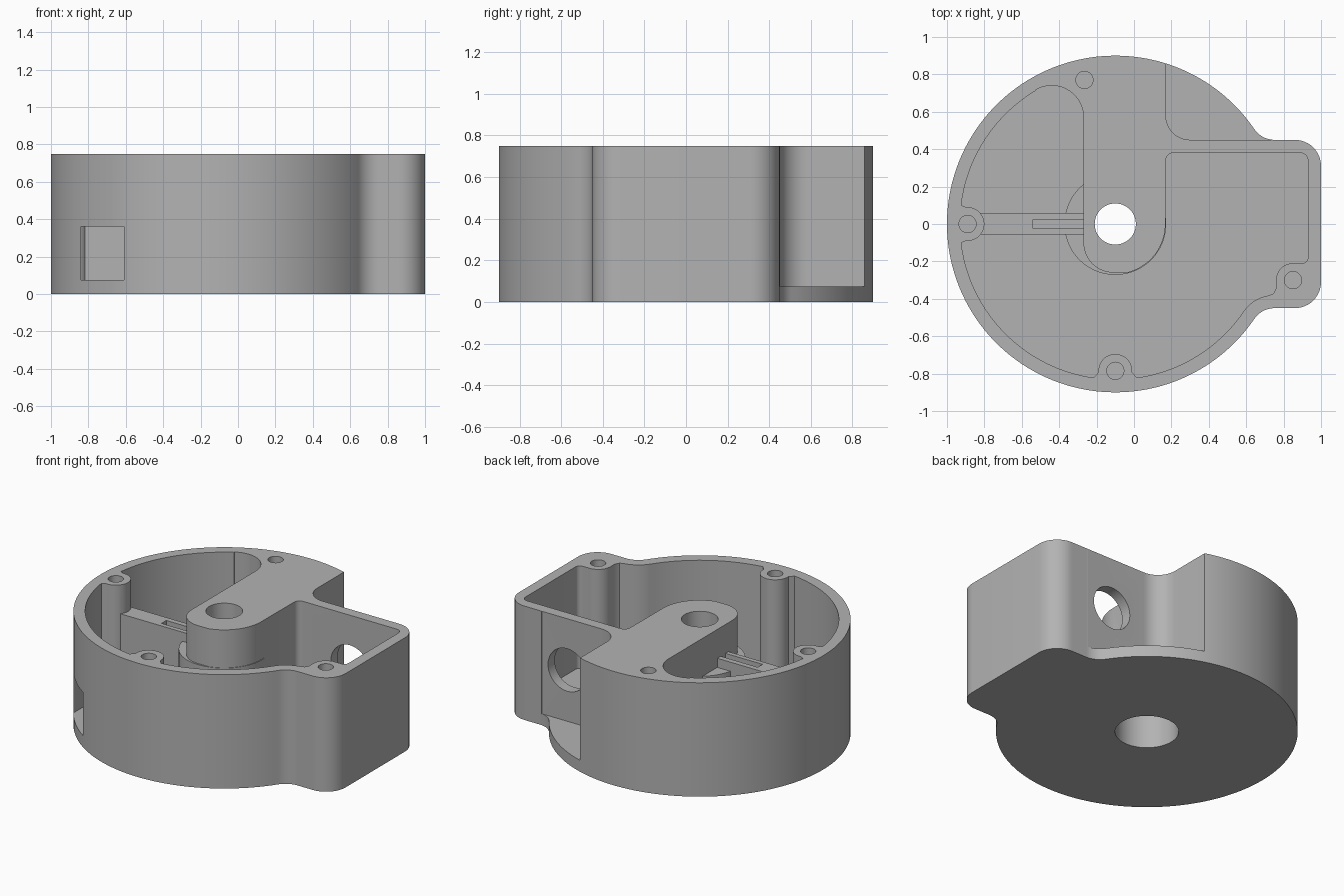
import bpy, bmesh
from math import cos, sin, radians

if "Cube" in bpy.data.objects:
    bpy.data.objects.remove(bpy.data.objects["Cube"], do_unlink=True)

grey = bpy.data.materials.new("housing grey")
grey.use_nodes = True
colour = (0.45, 0.45, 0.45, 1)
grey.diffuse_color = colour
grey.node_tree.nodes["Principled BSDF"].inputs["Base Color"].default_value = colour


def arc(cx, cy, r, start, end, n=12):
    angles = [radians(start + (end - start) * i / n) for i in range(n + 1)]
    return [(cx + r * cos(a), cy + r * sin(a)) for a in angles]


def prism(name, outline, z0, z1):
    """Extrude a flat outline from z0 to z1."""
    bm = bmesh.new()
    bm.faces.new([bm.verts.new((x, y, z0)) for x, y in outline])
    bmesh.ops.remove_doubles(bm, verts=bm.verts[:], dist=0.0005)
    top = bmesh.ops.extrude_face_region(bm, geom=bm.faces[:])["geom"]
    moved = [g for g in top if isinstance(g, bmesh.types.BMVert)]
    bmesh.ops.translate(bm, verts=moved, vec=(0, 0, z1 - z0))
    bmesh.ops.recalc_face_normals(bm, faces=bm.faces[:])
    mesh = bpy.data.meshes.new(name)
    bm.to_mesh(mesh)
    bm.free()
    mesh.materials.append(grey)
    obj = bpy.data.objects.new(name, mesh)
    bpy.context.collection.objects.link(obj)
    return obj


def cylinder(name, x, y, r, z0, z1, n=40):
    return prism(name, arc(x, y, r, 0, 360, n), z0, z1)


def box(name, x0, x1, y0, y1, z0, z1):
    return prism(name, [(x0, y0), (x1, y0), (x1, y1), (x0, y1)], z0, z1)


def combine(target, other, operation):
    mod = target.modifiers.new(other.name, 'BOOLEAN')
    mod.operation = operation
    mod.solver = 'EXACT'
    mod.object = other
    bpy.context.view_layer.objects.active = target
    bpy.ops.object.modifier_apply(modifier=mod.name)
    bpy.data.objects.remove(other, do_unlink=True)


HEIGHT, FLOOR = 0.75, 0.075
CX = -0.1       # centre of the round part
TOP = 1.0       # cutters reach past the rim

# Outer body: round drum blended into a square side box
body = prism("housing",
             arc(CX, 0, 0.9, 34.3, 325.7, 150)
             + arc(0.751, -0.58, 0.13, 145.7, 90)
             + arc(0.86, -0.31, 0.14, -90, 0)
             + arc(0.86, 0.31, 0.14, 0, 90)
             + arc(0.751, 0.58, 0.13, 270, 214.3), 0, HEIGHT)

# Cavity, leaving the arm, the rim wall and the screw posts standing
cavity = prism("cavity_cutter",
               arc(0.89, 0.34, 0.04, 0, 90, 6)
               + arc(0.21, 0.34, 0.04, 90, 180, 6)
               + arc(CX, 0, 0.268, 0, -75, 24)
               + arc(-0.11, -0.1, 0.16, -90, -180, 16)
               + arc(-0.44, 0.57, 0.17, 0, 120.8, 20)
               + arc(CX, 0, 0.83, 121, 173, 28)
               + arc(-0.89, 0, 0.09, 95, -95, 20)
               + arc(CX, 0, 0.83, 187, 262, 40)
               + arc(CX, -0.785, 0.09, 185, -5, 20)
               + arc(CX, 0, 0.83, 278, 325.7, 26)
               + arc(0.751, -0.58, 0.2, 145.7, 100)
               + [(0.745, -0.372), (0.76, -0.345)]
               + arc(0.85, -0.3, 0.09, 180, 90)
               + arc(0.9, -0.18, 0.03, -90, 0, 5), FLOOR, TOP)
combine(body, cavity, 'DIFFERENCE')

# Back notch above the base plate
notch = prism("notch_cutter",
              [(0.17, 1)] + arc(0.3, 0.58, 0.13, 180, 270)
              + [(0.735, 0.45), (0.735, 1)], FLOOR, TOP)
combine(body, notch, 'DIFFERENCE')

# Hub and the rib joining it to the side post
combine(body, cylinder("hub", CX, 0, 0.272, 0.03, 0.5, 80), 'UNION')
combine(body, box("rib", -0.86, -0.24, -0.055, 0.06, 0.03, 0.56), 'UNION')

# Slot in the rib, window in the front wall
combine(body, box("slot_cutter", -0.54, -0.27, -0.025, 0.025, 0.45, 0.7), 'DIFFERENCE')
combine(body, box("window_cutter", -0.84, -0.61, -1, -0.3, 0.076, 0.36), 'DIFFERENCE')

# Shaft hole with a wider bore from below
combine(body, cylinder("shaft_cutter", CX, 0, 0.11, -0.2, TOP, 48), 'DIFFERENCE')
combine(body, cylinder("bore_cutter", CX, 0, 0.19, -0.2, 0.42, 64), 'DIFFERENCE')

# Screw holes
for x, y in [(-0.89, 0), (CX, -0.785), (0.85, -0.3), (-0.265, 0.77)]:
    combine(body, cylinder("screw_cutter", x, y, 0.046, 0.35, TOP, 28), 'DIFFERENCE')

# Round opening through the back wall of the side box
opening = cylinder("opening_cutter", 0, 0, 0.14, -0.1, 0.1, 48)
opening.rotation_euler = (radians(90), 0, 0)
opening.location = (0.55, 0.415, 0.4125)
combine(body, opening, 'DIFFERENCE')

bpy.ops.object.select_all(action='DESELECT')
body.select_set(True)
bpy.context.view_layer.objects.active = body
bpy.ops.object.shade_smooth_by_angle(angle=radians(30))
